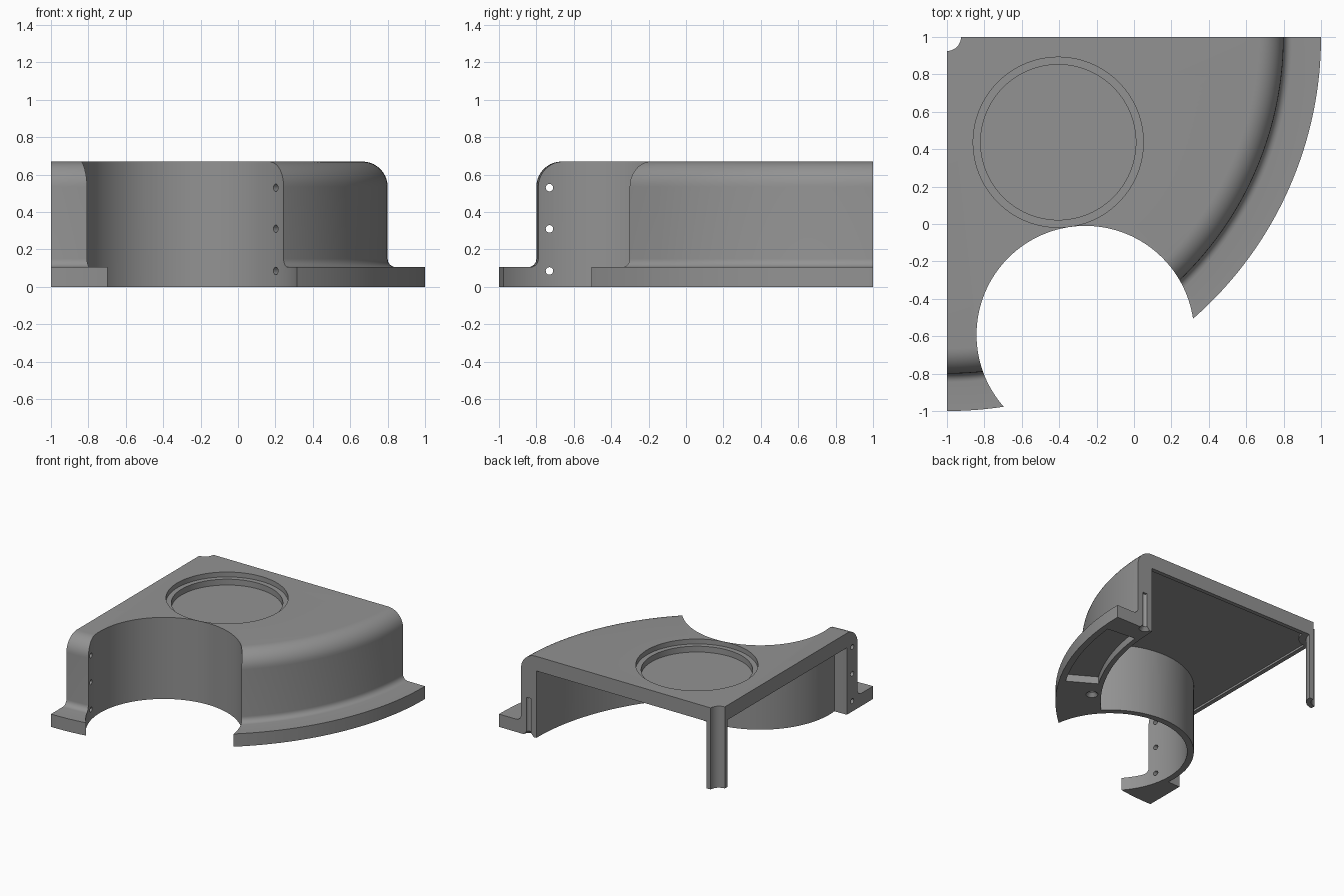
import bpy, bmesh, math
from mathutils import Matrix, Vector

if "Cube" in bpy.data.objects:
    bpy.data.objects.remove(bpy.data.objects["Cube"])

CORNER = (-1.0, 1.0)        # axis of the quarter-round housing
CUT = (-0.26, -0.592)       # axis of the round side cut-out
CUT_R = 0.582
PITCH = 1.73                # radius of the fastener holes

grey = bpy.data.materials.new("mid grey")
grey.diffuse_color = (0.29, 0.29, 0.29, 1)
grey.use_nodes = True
grey.node_tree.nodes["Principled BSDF"].inputs["Base Color"].default_value = grey.diffuse_color


def make(name, bm):
    bmesh.ops.recalc_face_normals(bm, faces=bm.faces)
    me = bpy.data.meshes.new(name)
    bm.to_mesh(me)
    bm.free()
    ob = bpy.data.objects.new(name, me)
    bpy.context.collection.objects.link(ob)
    me.materials.append(grey)
    return ob


def sector(name, profile, a0, a1, steps, centre=CORNER):
    """Sweep a closed (radius, z) profile through angles a0..a1 (degrees, clockwise from +x)."""
    bm = bmesh.new()
    rings = []
    for i in range(steps + 1):
        a = -math.radians(a0 + (a1 - a0) * i / steps)
        rings.append([bm.verts.new((centre[0] + r * math.cos(a), centre[1] + r * math.sin(a), z))
                      for r, z in profile])
    n = len(profile)
    for p, q in zip(rings, rings[1:]):
        for j in range(n):
            k = (j + 1) % n
            bm.faces.new((p[j], p[k], q[k], q[j]))
    bm.faces.new(rings[0])
    bm.faces.new(rings[-1][::-1])
    return make(name, bm)


def rod(name, start, end, r0, r1=None, segs=24):
    """Cylinder or cone between two points."""
    a, b = Vector(start), Vector(end)
    d = b - a
    bm = bmesh.new()
    rot = Vector((0, 0, 1)).rotation_difference(d).to_matrix().to_4x4()
    bmesh.ops.create_cone(bm, cap_ends=True, segments=segs, radius1=r0,
                          radius2=r0 if r1 is None else r1, depth=d.length,
                          matrix=Matrix.Translation((a + b) / 2) @ rot)
    return make(name, bm)


def subtract(ob, cutter):
    """Cut one object from another, then remove the cutter."""
    cutter.hide_render = True
    m = ob.modifiers.new("cut", 'BOOLEAN')
    m.operation, m.solver, m.object = 'DIFFERENCE', 'EXACT', cutter
    dg = bpy.context.evaluated_depsgraph_get()
    me = bpy.data.meshes.new_from_object(ob.evaluated_get(dg))
    ob.modifiers.clear()
    ob.data = me
    bpy.data.objects.remove(cutter)


def arc(cr, cz, rad, a0, a1, n):
    return [(cr + rad * math.cos(math.radians(a0 + (a1 - a0) * i / n)),
             cz + rad * math.sin(math.radians(a0 + (a1 - a0) * i / n))) for i in range(n + 1)]


# Housing: flange, fillet, wall, rounded shoulder, flat top, bore at the corner
profile = [(0.075, 0), (2.0, 0), (2.0, 0.105)]
profile += arc(1.845, 0.15, 0.045, 270, 180, 6)
profile += arc(1.665, 0.535, 0.135, 0, 90, 10)
profile += [(0.075, 0.67)]
housing = sector("housing", profile, 0, 90, 72)

# Hollow underside, leaving the corner post and a thin wall round the cut-out
for r0, r1, top, c, a0, a1 in ((0.112, 1.66, 0.55, CORNER, -2, 92),
                               (0.12, 1.61, 0.566, (-0.965, 0.965), 0, 90)):
    box = [(r0, -0.1), (r1, -0.1), (r1, top), (r0, top)]
    hollow = sector("hollow", box, a0, a1, 72, c)
    subtract(hollow, rod("cutout_wall", (*CUT, -0.3), (*CUT, 1), CUT_R + 0.05, segs=128))
    subtract(housing, hollow)

# Round side cut-out
subtract(housing, rod("cutout", (*CUT, -0.2), (*CUT, 1), CUT_R, segs=128))

# Stepped round recess in the top
for r, floor in ((0.455, 0.63), (0.415, 0.582)):
    subtract(housing, rod("recess", (-0.405, 0.437, floor), (-0.405, 0.437, 0.9), r, segs=96))

# Curved pocket under the flange
pocket = [(1.70, -0.1), (1.95, -0.1), (1.95, 0.06), (1.70, 0.06)]
subtract(housing, sector("flange_pocket", pocket, 5.5, 30.5, 24))

# Countersunk vertical holes in the underside
for deg in (0, 36):
    a = -math.radians(deg)
    x, y = CORNER[0] + PITCH * math.cos(a), CORNER[1] + PITCH * math.sin(a)
    subtract(housing, rod("screw_hole", (x, y, -0.05), (x, y, 0.31), 0.02))
    subtract(housing, rod("countersink", (x, y, -0.01), (x, y, 0.03), 0.055, 0.018))

# Three joining holes in each wall end at the cut-out
t = Vector((0.718, 0.696, 0))
for z in (0.085, 0.31, 0.53):
    subtract(housing, rod("left_hole", (-1.1, -0.73, z), (-0.7, -0.73, z), 0.02))
    p = Vector((0.2, -0.24, z))
    subtract(housing, rod("right_hole", p - t * 0.1, p + t * 0.2, 0.02))

# Smooth curved faces, keep edges sharp
bpy.context.view_layer.objects.active = housing
housing.select_set(True)
bpy.ops.object.shade_smooth_by_angle(angle=math.radians(25))
